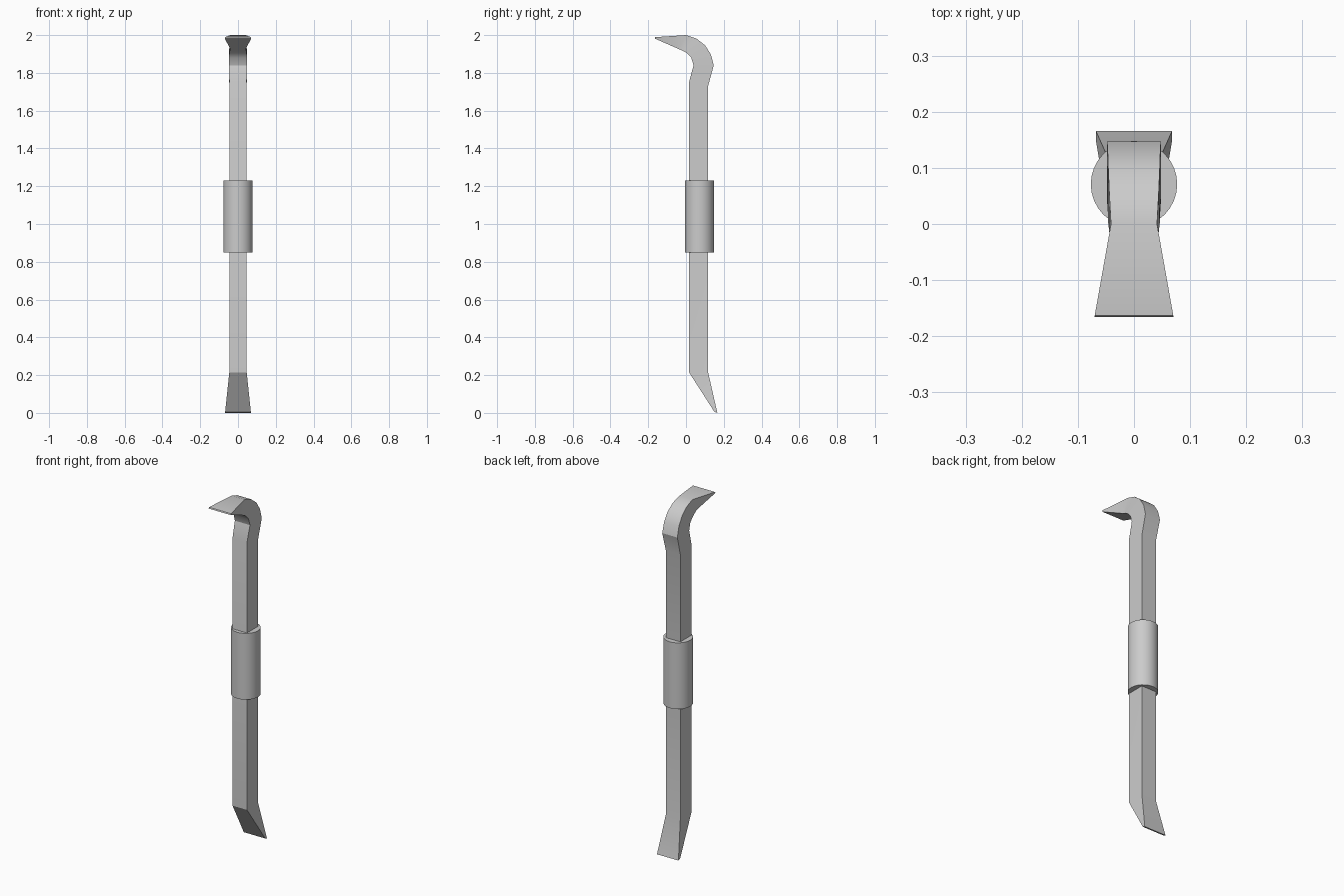
import bpy, bmesh

if "Cube" in bpy.data.objects:
    bpy.data.objects.remove(bpy.data.objects["Cube"])

# Stations along the bar: inner (y, z), outer (y, z), half width
stations = [
    ((0.150, 0.006), (0.166, 0.000), 0.068),   # lower chisel edge
    ((0.016, 0.215), (0.117, 0.215), 0.046),
    ((0.016, 1.750), (0.117, 1.730), 0.046),   # straight shank
    ((0.040, 1.840), (0.147, 1.840), 0.048),   # start of hook
    ((0.028, 1.880), (0.132, 1.897), 0.047),
    ((0.002, 1.907), (0.102, 1.945), 0.046),
    ((-0.015, 1.916), (0.056, 1.981), 0.044),
    ((-0.040, 1.927), (0.000, 2.000), 0.041),
    ((-0.166, 1.982), (-0.163, 1.989), 0.070), # flared claw edge
]


def finish(bm, name, angle):
    bmesh.ops.recalc_face_normals(bm, faces=bm.faces)
    mesh = bpy.data.meshes.new(name)
    bm.to_mesh(mesh)
    bm.free()
    obj = bpy.data.objects.new(name, mesh)
    bpy.context.collection.objects.link(obj)
    bpy.ops.object.select_all(action='DESELECT')
    obj.select_set(True)
    bpy.context.view_layer.objects.active = obj
    bpy.ops.object.shade_smooth_by_angle(angle=angle)
    return obj


# Bar: four-sided loft through the stations
bm = bmesh.new()
rings = []
for (yi, zi), (yo, zo), w in stations:
    corners = [(-w, yi, zi), (w, yi, zi), (w, yo, zo), (-w, yo, zo)]
    rings.append([bm.verts.new(c) for c in corners])
for a, b in zip(rings, rings[1:]):
    for i in range(4):
        j = (i + 1) % 4
        bm.faces.new((a[i], a[j], b[j], b[i]))
bm.faces.new(rings[0])
bm.faces.new(rings[-1])
finish(bm, "pry_bar", 0.5)

# Round grip sleeve around the shank
bm = bmesh.new()
bmesh.ops.create_cone(bm, cap_ends=True, segments=32, radius1=0.077,
                      radius2=0.077, depth=0.38)
bmesh.ops.translate(bm, verts=bm.verts, vec=(0, 0.071, 1.04))
finish(bm, "grip_sleeve", 0.6)
